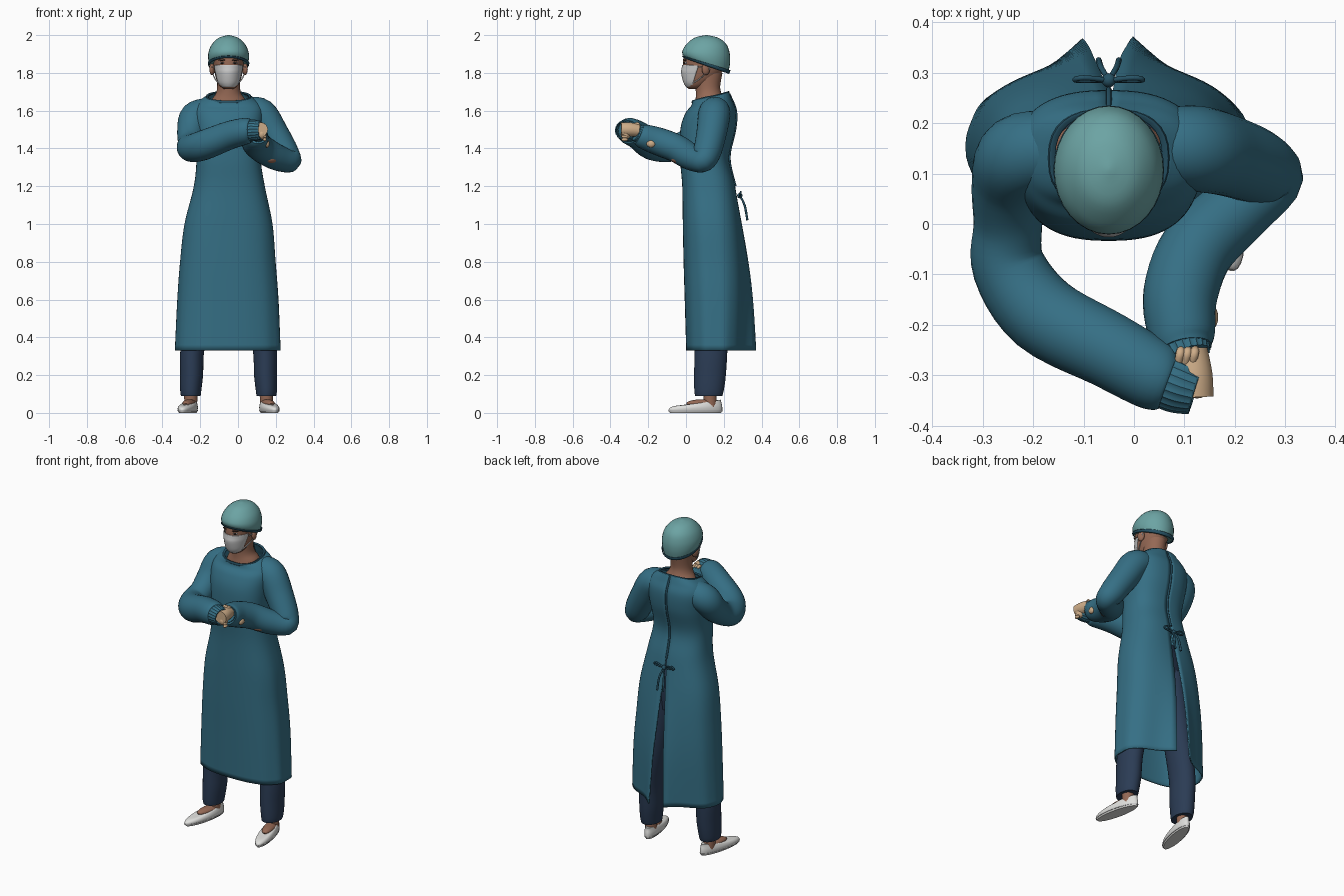
import bpy, bmesh
from math import sin, cos, pi, asin, exp
from mathutils import Vector, Matrix

cube = bpy.data.objects.get("Cube")
if cube:
    bpy.data.objects.remove(cube)
MID = -0.05  # body centre line


def material(name, *rgb):
    m = bpy.data.materials.new(name)
    m.use_nodes = True
    m.diffuse_color = (*rgb, 1)
    m.node_tree.nodes["Principled BSDF"].inputs["Base Color"].default_value = (*rgb, 1)
    return m


TEAL = material("teal cloth", .036, .16, .235)
TRIM = material("dark teal trim", .02, .085, .13)
CAP = material("pale green cap", .15, .37, .37)
NAVY = material("navy trousers", .024, .045, .09)
SKIN = material("brown skin", .3, .14, .09)
MASK = material("grey white mask", .58, .58, .58)
SHOE = material("white shoe", .74, .74, .72)
GLOVE = material("tan glove", .62, .42, .25)
DARK = material("dark brown", .03, .018, .014)


def finish(name, bm, mat, solid=0, angle=0.9):
    bmesh.ops.recalc_face_normals(bm, faces=bm.faces)
    me = bpy.data.meshes.new(name)
    bm.to_mesh(me)
    bm.free()
    me.materials.append(mat)
    me.shade_smooth()
    me.set_sharp_from_angle(angle=angle)
    ob = bpy.data.objects.new(name, me)
    bpy.context.collection.objects.link(ob)
    if solid:
        mod = ob.modifiers.new("thickness", "SOLIDIFY")
        mod.thickness = solid
    return ob


def spline(keys, n):
    """Smooth interpolation through tuples of any length."""
    k = [keys[0], *keys, keys[-1]]
    out = []
    for i in range(1, len(k) - 2):
        for s in range(n):
            t = s / n
            out.append([b + .5 * t * (c - a + t * (2*a - 5*b + 4*c - d + t * (3*(b - c) + d - a)))
                        for a, b, c, d in zip(*k[i - 1:i + 3])])
    return out + [list(keys[-1])]


def skin_rings(rings, closed, caps):
    bm = bmesh.new()
    vs = [[bm.verts.new(p) for p in r] for r in rings]
    n = len(vs[0])
    for a, b in zip(vs, vs[1:]):
        for i in range(n if closed else n - 1):
            j = (i + 1) % n
            bm.faces.new((a[i], a[j], b[j], b[i]))
    if caps:
        bm.faces.new(vs[0])
        bm.faces.new(vs[-1])
    return bm


def loft(name, keys, mat, sides=32, n=4, caps=True, span=None, power=1, shape=None, solid=0):
    """Stack of ovals: (z, cx, cy, rx, ry, front drop, half gap at the back)."""
    rings = []
    for z, cx, cy, rx, ry, drop, gap in spline([(*k, 0, 0)[:7] for k in keys], n):
        start = span if span else asin((max(gap, 0) / rx) ** (1 / power)) if gap else 0
        closed = not start
        ring = []
        for i in range(sides):
            a = start + (2 * pi - 2 * start) * i / (sides if closed else sides - 1)
            s, c = sin(a), cos(a)
            p = Vector((cx + rx * abs(s) ** power * (1 if s > 0 else -1),
                        cy + ry * abs(c) ** power * (1 if c > 0 else -1),
                        z - drop * (1 - c) / 2))
            ring.append(shape(p, a) if shape else p)
        rings.append(ring)
    return finish(name, skin_rings(rings, closed, caps and closed), mat, solid)


def tube(name, keys, mat, sides=20, n=5, caps=True, rib=0, solid=0):
    """Sweep a circle along (x, y, z, radius) keys."""
    pts = spline(keys, n)
    pos = [Vector(p[:3]) for p in pts]
    rings, normal, old = [], None, None
    for i, p in enumerate(pts):
        t = (pos[min(i + 1, len(pos) - 1)] - pos[max(i - 1, 0)]).normalized()
        normal = t.orthogonal().normalized() if normal is None else old.rotation_difference(t) @ normal
        side, old = t.cross(normal), t
        rings.append([pos[i] + p[3] * (1 + rib * (-1) ** j) *
                      (normal * cos(2 * pi * j / sides) + side * sin(2 * pi * j / sides))
                      for j in range(sides)])
    return finish(name, skin_rings(rings, True, caps), mat, solid)


def ball(name, at, size, mat, turn=0):
    bm = bmesh.new()
    bmesh.ops.create_uvsphere(bm, u_segments=20, v_segments=12, radius=1)
    bm.transform(Matrix.Translation(at) @ Matrix.Rotation(turn, 4, 'Z') @ Matrix.Diagonal((*size, 1)))
    return finish(name, bm, mat)


# Gown, open below the waist at the back, with flared corners
def drape(p, a):
    t = max(0, (1.15 - p.z) / .82)
    fold = 1 + .012 * t * sin(11 * a) * sin(a / 2)
    back = exp(-((p.x - MID) / .09) ** 2) if cos(a) > 0 else 0
    return Vector((MID + (p.x - MID) * fold, p.y + .09 * t ** 1.5 * back, p.z))


loft("gown", [(.33, -.052, .153, .28, .152, 0, .05), (.6, -.052, .153, .268, .16, 0, .038),
              (.8, -.053, .147, .253, .16, 0, .026), (1, -.05, .136, .233, .153, 0, .014),
              (1.2, -.046, .12, .188, .14, 0, .003), (1.35, -.05, .098, .17, .13, 0, .003),
              (1.5, -.05, .115, .18, .145, 0, .003), (1.6, -.05, .13, .185, .134, .015, .003),
              (1.66, -.05, .135, .165, .108, .035, .003), (1.7, -.05, .13, .118, .098, .05, .003)],
     TEAL, sides=72, n=6, power=.8, shape=drape, solid=.008)
loft("collar_trim", [(1.69, MID, .13, .122, .1, .05), (1.704, MID, .13, .118, .098, .05),
                     (1.7, MID, .13, .106, .088, .05)], TRIM, caps=False, power=.8, solid=.006)

# Back seam and waist ties
tube("back_seam", [(MID, .228, 1.69, .006), (MID, .264, 1.6, .006), (MID, .26, 1.5, .006),
                   (MID, .23, 1.35, .006), (MID, .262, 1.2, .006)], TRIM, sides=8)
ball("tie_knot", (MID, .285, 1.15), (.014, .014, .014), TRIM)
for s, side in ((1, "left"), (-1, "right")):
    tube(side + "_tie_loop", [(MID, .285, 1.15, .005), (MID + s * .05, .29, 1.17, .005),
                              (MID + s * .065, .285, 1.155, .005), (MID, .285, 1.148, .005)], TRIM, sides=8)
    tube(side + "_tie_end", [(MID, .285, 1.15, .005), (MID + s * .015, .31, 1.1, .006),
                             (MID + s * .02, .325, 1.02, .006)], TRIM, sides=8)

# Sleeves
tube("right_sleeve", [(-.15, .15, 1.595, .075), (-.225, .135, 1.565, .083), (-.247, .08, 1.49, .075),
                      (-.25, 0, 1.43, .068), (-.248, -.085, 1.402, .073), (-.18, -.18, 1.418, .079),
                      (-.05, -.25, 1.468, .075), (.04, -.3, 1.492, .07), (.068, -.312, 1.495, .058)],
     TEAL, sides=28)
tube("right_cuff", [(.06, -.308, 1.495, .056), (.09, -.32, 1.496, .055), (.122, -.33, 1.497, .048)],
     TEAL, sides=44, caps=False, rib=.03, solid=.006)
tube("left_sleeve", [(.05, .155, 1.595, .075), (.12, .15, 1.58, .085), (.187, .135, 1.48, .08),
                     (.25, .11, 1.375, .073), (.27, .085, 1.335, .062), (.2, .025, 1.355, .07),
                     (.125, -.05, 1.4, .074), (.092, -.14, 1.435, .074), (.095, -.22, 1.462, .066),
                     (.1, -.25, 1.475, .055)], TEAL, sides=28)
tube("left_cuff", [(.1, -.24, 1.475, .05), (.108, -.262, 1.485, .045)], TEAL, sides=44, rib=.03)

# Bare forearm showing at the sleeve gaps
ball("forearm_gap_front", (.182, -.04, 1.345), (.05, .027, .025), SKIN, turn=.75)
ball("forearm_gap_side", (.153, -.185, 1.425), (.014, .024, .02), GLOVE)

# Gloved hands
tube("left_glove", [(.112, -.25, 1.495, .034), (.118, -.3, 1.5, .038), (.12, -.343, 1.5, .038)], GLOVE)
ball("right_glove", (.125, -.32, 1.475), (.026, .026, .028), GLOVE)
for i in range(3):
    x = .088 + .014 * i
    tube("right_finger", [(x, -.275, 1.525, .008), (x + .004, -.255, 1.53, .009),
                          (x + .006, -.248, 1.505, .008)], GLOVE, sides=10)
    ball("left_finger", (.142, -.325, 1.447 + .016 * i), (.01, .018, .009), GLOVE)

# Neck and head
loft("neck", [(1.6, MID, .13, .115, .09), (1.655, MID, .128, .092, .078), (1.69, MID, .12, .068, .068),
              (1.73, MID, .115, .06, .066), (1.8, MID, .115, .062, .078)], SKIN)
loft("head", [(1.715, MID, .045, .025, .03), (1.735, MID, .055, .05, .06), (1.78, MID, .08, .069, .092),
              (1.85, MID, .1, .08, .117), (1.91, MID, .102, .086, .11)], SKIN)
loft("surgical_cap", [(1.803, MID, .107, .1, .117, -.082), (1.85, MID, .107, .108, .126, -.05),
                      (1.9, MID, .107, .106, .125, -.02), (1.95, MID, .108, .089, .107),
                      (1.985, MID, .108, .053, .065), (2, MID, .108, .004, .005)], CAP)
loft("cap_hem", [(1.798, MID, .107, .1, .117, -.084), (1.804, MID, .107, .105, .122, -.083),
                 (1.815, MID, .107, .106, .124, -.076)], TRIM, n=2, caps=False, solid=.004)

# Face mask with ear straps
loft("face_mask", [(1.725, MID, .05, .04, .05), (1.75, MID, .056, .058, .07), (1.8, MID, .08, .073, .106),
                   (1.825, MID, .09, .078, .113), (1.836, MID, .09, .079, .11, -.006)],
     MASK, span=pi / 2 + .25, solid=.005)
for s, side in ((1, "left"), (-1, "right")):
    def at(x, y, z, r):
        return (MID + s * x, y, z, r)
    tube(side + "_mask_strap", [at(.053, .035, 1.745, .003), at(.075, .08, 1.775, .003),
                                at(.092, .125, 1.825, .003), at(.083, .06, 1.83, .003)], MASK, sides=8)
    ball(side + "_ear", (MID + s * .087, .105, 1.82), (.014, .022, .032), SKIN, turn=s * .3)
    ball(side + "_eye_white", (MID + s * .034, -.004, 1.853), (.014, .006, .006), MASK, turn=s * .4)
    ball(side + "_eye", (MID + s * .034, -.008, 1.853), (.009, .005, .006), DARK, turn=s * .4)
    ball(side + "_eyebrow", (MID + s * .036, -.005, 1.868), (.019, .006, .004), DARK, turn=s * .4)

    # Trousers, ankles and slip-on shoes
    loft(side + "_trouser_leg", [(.09, MID + s * .2, .12, .052, .072), (.12, MID + s * .2, .122, .056, .078),
                                 (.2, MID + s * .196, .127, .061, .084), (.35, MID + s * .19, .133, .064, .087),
                                 (.6, MID + s * .145, .14, .075, .09), (.95, MID + s * .09, .135, .095, .1)], NAVY)
    tube(side + "_ankle", [at(.2, .13, .03, .034), at(.2, .125, .12, .036)], SKIN)
    foot = Matrix.Translation((MID + s * .216, .05, 0)) @ Matrix.Rotation(s * .22, 4, 'Z')
    parts = [loft(side + "_shoe", [(0, 0, 0, .036, .138), (.012, 0, 0, .042, .145), (.035, 0, .002, .044, .143, .01),
                                   (.058, 0, .012, .038, .128, .022), (.07, 0, .04, .03, .1, .028)], SHOE),
             ball(side + "_instep", (0, .04, .05), (.033, .09, .022), SKIN),
             loft(side + "_sole_edge", [(.008, 0, 0, .043, .146), (.014, 0, 0, .044, .147)], MASK)]
    for part in parts:
        part.data.transform(foot)

# Hips inside the gown
loft("trouser_hips", [(.85, MID, .135, .15, .09), (1, MID, .13, .17, .11), (1.12, MID, .12, .15, .1)], NAVY)
